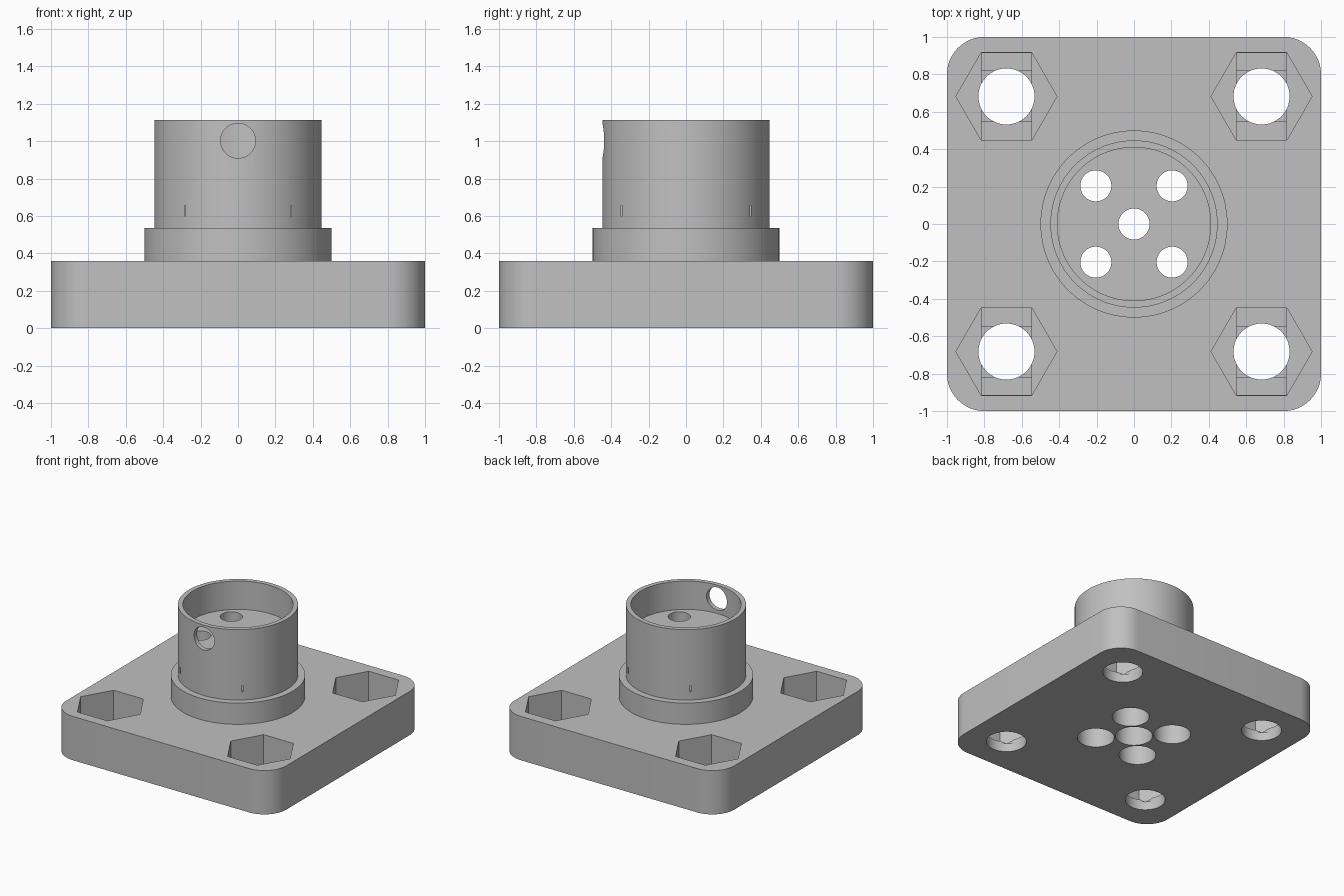
import bpy
import bmesh
from math import pi, cos, sin
from mathutils import Matrix

if "Cube" in bpy.data.objects:
    bpy.data.objects.remove(bpy.data.objects["Cube"])

grey = bpy.data.materials.new("plain grey")
grey.use_nodes = True
grey.diffuse_color = (0.53, 0.53, 0.53, 1)
grey.node_tree.nodes["Principled BSDF"].inputs["Base Color"].default_value = (0.53, 0.53, 0.53, 1)


def prism(name, outline, z0, z1, x=0, y=0):
    """Extrude a flat outline from z0 up to z1."""
    bm = bmesh.new()
    face = bm.faces.new([bm.verts.new((px + x, py + y, z0)) for px, py in outline])
    top = bmesh.ops.extrude_face_region(bm, geom=[face])["geom"]
    bmesh.ops.translate(bm, vec=(0, 0, z1 - z0),
                        verts=[v for v in top if isinstance(v, bmesh.types.BMVert)])
    bmesh.ops.recalc_face_normals(bm, faces=bm.faces)
    mesh = bpy.data.meshes.new(name)
    bm.to_mesh(mesh)
    bm.free()
    mesh.materials.append(grey)
    obj = bpy.data.objects.new(name, mesh)
    bpy.context.collection.objects.link(obj)
    return obj


def ring(radius, sides=64):
    return [(radius * cos(2 * pi * i / sides), radius * sin(2 * pi * i / sides))
            for i in range(sides)]


def rect(hx, hy):
    return [(-hx, -hy), (hx, -hy), (hx, hy), (-hx, hy)]


def rounded_square(half, radius, steps=12):
    points = []
    for corner, (sx, sy) in enumerate([(1, 1), (-1, 1), (-1, -1), (1, -1)]):
        for i in range(steps + 1):
            a = (corner + i / steps) * pi / 2
            points.append((sx * (half - radius) + radius * cos(a),
                           sy * (half - radius) + radius * sin(a)))
    return points


def combine(tool, operation="DIFFERENCE"):
    """Apply a boolean to the body and discard the tool."""
    tool.hide_render = True
    mod = body.modifiers.new("boolean", "BOOLEAN")
    mod.operation = operation
    mod.solver = "EXACT"
    mod.object = tool
    bpy.context.view_layer.objects.active = body
    bpy.ops.object.modifier_apply(modifier=mod.name)
    bpy.data.objects.remove(tool)


# Solid body: rounded plate, collar and socket
body = prism("flanged_mount", rounded_square(1.0, 0.2), 0, 0.36)
combine(prism("collar", ring(0.5, 96), 0.2, 0.535), "UNION")
combine(prism("socket", ring(0.447, 96), 0.1, 1.113), "UNION")

# Open cup at the top of the socket
combine(prism("cup", ring(0.41, 96), 0.88, 1.3))

# Round hole through the front wall of the cup
side_hole = prism("side_hole", ring(0.093), 0, 0.6)
side_hole.data.transform(Matrix.Translation((0, 0, 1.002)) @ Matrix.Rotation(pi / 2, 4, "X"))
combine(side_hole)

corners = [(sx, sy) for sx in (-1, 1) for sy in (-1, 1)]

# Corner bolt holes: hexagonal pockets stepping down to round holes
for sx, sy in corners:
    x, y = sx * 0.682, sy * 0.682
    combine(prism("hex_pocket", ring(0.27, 6), 0.1, 0.5, x, y))
    combine(prism("slot_step", rect(0.134, 0.232), 0.085, 0.2, x, y))
    combine(prism("square_step", rect(0.133, 0.135), 0.07, 0.2, x, y))
    combine(prism("bolt_hole", ring(0.15), -0.1, 0.5, x, y))

# Screw holes in the socket: wide from below, narrow through the cup floor
for sx, sy in corners + [(0, 0)]:
    x, y = sx * 0.204, sy * 0.204
    combine(prism("counterbore", ring(0.139), -0.1, 0.64, x, y))
    if sx:
        combine(prism("slot_step", rect(0.082, 0.143), 0.6, 0.655, x, y))
        combine(prism("square_step", rect(0.081, 0.081), 0.6, 0.67, x, y))
    combine(prism("screw_hole", ring(0.083), 0.5, 1.0, x, y))

# Smooth round walls, keep edges sharp
bpy.ops.object.select_all(action="DESELECT")
body.select_set(True)
bpy.context.view_layer.objects.active = body
bpy.ops.object.shade_smooth_by_angle(angle=pi / 6)
